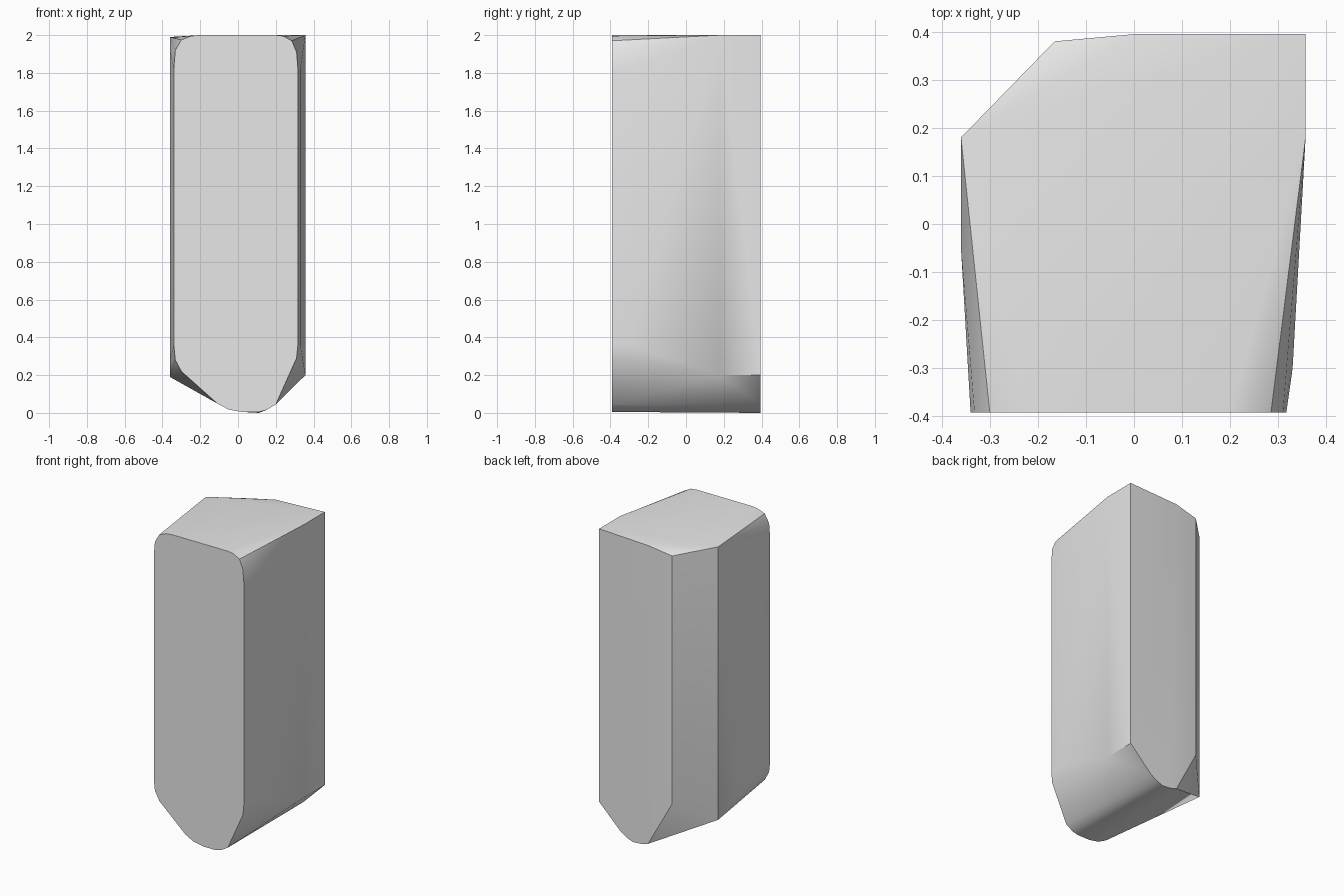
import bpy
import bmesh
from math import radians

cube = bpy.data.objects.get("Cube")
if cube:
    bpy.data.objects.remove(cube, do_unlink=True)

FRONT, BACK, SIDE = -0.392, 0.395, 0.357

# Rounded front outline (x, z)
front_outline = [
    (-0.20, 2.0), (-0.25, 1.995), (-0.30, 1.975), (-0.332, 1.92), (-0.34, 1.82),
    (-0.34, 0.36), (-0.332, 0.28), (-0.30, 0.22), (-0.11, 0.05), (-0.05, 0.018),
    (0.02, 0.005), (0.11, 0.005), (0.15, 0.015), (0.2, 0.045), (0.31, 0.29),
    (0.317, 0.36), (0.317, 1.82), (0.31, 1.91), (0.285, 1.97), (0.24, 1.995), (0.2, 2.0),
]
points = [(x, FRONT, z) for x, z in front_outline]

# Square back corner on the left side
for y in (0.18, BACK):
    points += [(SIDE, y, z) for z in (0.2, 2.0)]
points += [(0.33, -0.3, z) for z in (0.36, 1.82)]

# Chamfered back corner on the right side
points += [(-0.165, 0.38, z) for z in (0.32, 1.955)]
points += [(-0.36, 0.18, z) for z in (0.19, 1.99)]
points += [(-0.36, -0.05, z) for z in (0.28, 1.92)]

# Rounded keel and crown at the back
points += [(x, BACK, z) for x, z in
           ((0.0, 0.018), (0.05, 0.004), (0.11, 0.0), (0.15, 0.015), (0.2, 0.045), (0.0, 1.985))]

# Wrap the outlines in one faceted block
bm = bmesh.new()
verts = [bm.verts.new(p) for p in points]
hull = bmesh.ops.convex_hull(bm, input=verts)
spare = {v for v in hull["geom_interior"] + hull["geom_unused"]
         if isinstance(v, bmesh.types.BMVert)}
bmesh.ops.delete(bm, geom=list(spare), context="VERTS")
bmesh.ops.dissolve_limit(bm, angle_limit=radians(0.5), verts=bm.verts, edges=bm.edges)
bmesh.ops.recalc_face_normals(bm, faces=bm.faces)
mesh = bpy.data.meshes.new("stone_block")
bm.to_mesh(mesh)
bm.free()

# Plain grey surface
grey = bpy.data.materials.new("plain_grey")
grey.use_nodes = True
color = (0.8, 0.8, 0.8, 1.0)
grey.diffuse_color = color
grey.node_tree.nodes["Principled BSDF"].inputs["Base Color"].default_value = color
mesh.materials.append(grey)

block = bpy.data.objects.new("stone_block", mesh)
bpy.context.collection.objects.link(block)
bpy.ops.object.select_all(action="DESELECT")
block.select_set(True)
bpy.context.view_layer.objects.active = block
bpy.ops.object.shade_smooth_by_angle(angle=radians(30))
